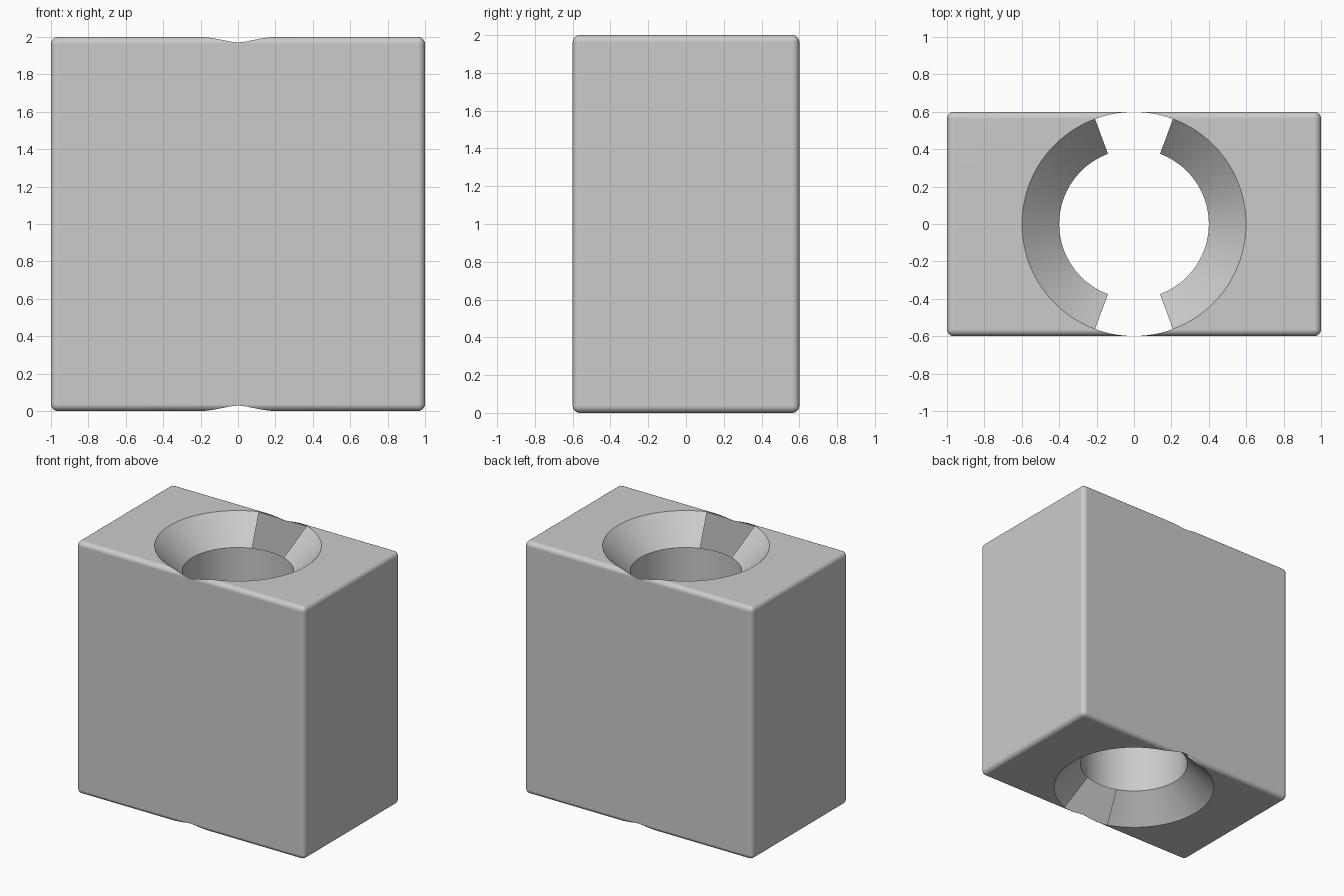
import bpy, bmesh, math
from mathutils import Vector

old = bpy.data.objects.get("Cube")
if old:
    bpy.data.objects.remove(old, do_unlink=True)

SIZE = Vector((2.0, 1.2, 2.0))
EDGE = 0.0375          # radius of the rounded edges
RIM, BORE, SINK = 0.599, 0.4, 0.2

grey = bpy.data.materials.new("plain_grey")
grey.use_nodes = True
colour = (0.6, 0.6, 0.6, 1)
grey.diffuse_color = colour
grey.node_tree.nodes["Principled BSDF"].inputs["Base Color"].default_value = colour


def make_object(name, bm):
    mesh = bpy.data.meshes.new(name)
    bm.to_mesh(mesh)
    bm.free()
    mesh.materials.append(grey)
    obj = bpy.data.objects.new(name, mesh)
    bpy.context.collection.objects.link(obj)
    return obj


def select_only(obj):
    bpy.ops.object.select_all(action='DESELECT')
    obj.select_set(True)
    bpy.context.view_layer.objects.active = obj


# Angles around the bore: two long side arcs and two short end arcs
half_gap = math.acos((SIZE.y / 2 - EDGE) / (SIZE.y / 2))
side = math.pi - 2 * half_gap
angles, is_gap = [], []
for turn in (0, math.pi):
    start = turn - side / 2
    for first, span, count, gap in ((start, side, 48, False),
                                    (start + side, 2 * half_gap, 16, True)):
        for i in range(count):
            angles.append(first + span * i / count)
            is_gap.append(gap)


def ring(bm, radius, z):
    return [bm.verts.new((radius * math.cos(a), radius * math.sin(a), z)) for a in angles]


# Rounded block
bm = bmesh.new()
bmesh.ops.create_cube(bm, size=1)
for v in bm.verts:
    v.co = Vector(a * b for a, b in zip(v.co, SIZE)) + Vector((0, 0, SIZE.z / 2))
bmesh.ops.bevel(bm, geom=bm.edges[:], offset=EDGE, segments=6, profile=0.5, affect='EDGES')
block = make_object("block", bm)

# Round cutter for the rim openings
bm = bmesh.new()
low, high = ring(bm, RIM, -0.2), ring(bm, RIM, SIZE.z + 0.2)
n = len(angles)
for i in range(n):
    j = (i + 1) % n
    bm.faces.new((low[i], low[j], high[j], high[i]))
bm.faces.new(low[::-1])
bm.faces.new(high)
cutter = make_object("rim_cutter", bm)
cutter.hide_render = True

cut = block.modifiers.new("rim_cut", 'BOOLEAN')
cut.operation, cut.solver, cut.object = 'DIFFERENCE', 'EXACT', cutter
select_only(block)
bpy.ops.object.modifier_apply(modifier=cut.name)
bpy.data.objects.remove(cutter, do_unlink=True)

# Remove the straight cut walls, leaving only the outer shell
bm = bmesh.new()
bm.from_mesh(block.data)
walls = [f for f in bm.faces if all(abs(v.co.xy.length - RIM) < 0.0006 for v in f.verts)]
bmesh.ops.delete(bm, geom=walls, context='FACES')
bm.to_mesh(block.data)
bm.free()

# Bore with a countersink at each end, open where it meets the thin walls
bm = bmesh.new()
rings = [ring(bm, r, z) for r, z in ((RIM, 0), (BORE, SINK),
                                     (BORE, SIZE.z - SINK), (RIM, SIZE.z))]
for level, (a, b) in enumerate(zip(rings, rings[1:])):
    for i in range(n):
        if level == 1 or not is_gap[i]:
            j = (i + 1) % n
            bm.faces.new((a[i], b[i], b[j], a[j]))
loose = [v for v in bm.verts if not v.link_faces]
bmesh.ops.delete(bm, geom=loose, context='VERTS')
bore = make_object("countersunk_bore", bm)

# Smooth shading with crisp rims
for obj in (block, bore):
    select_only(obj)
    bpy.ops.object.shade_smooth_by_angle(angle=math.radians(30))
    weighted = obj.modifiers.new("flat_faces", 'WEIGHTED_NORMAL')
    weighted.keep_sharp = True
